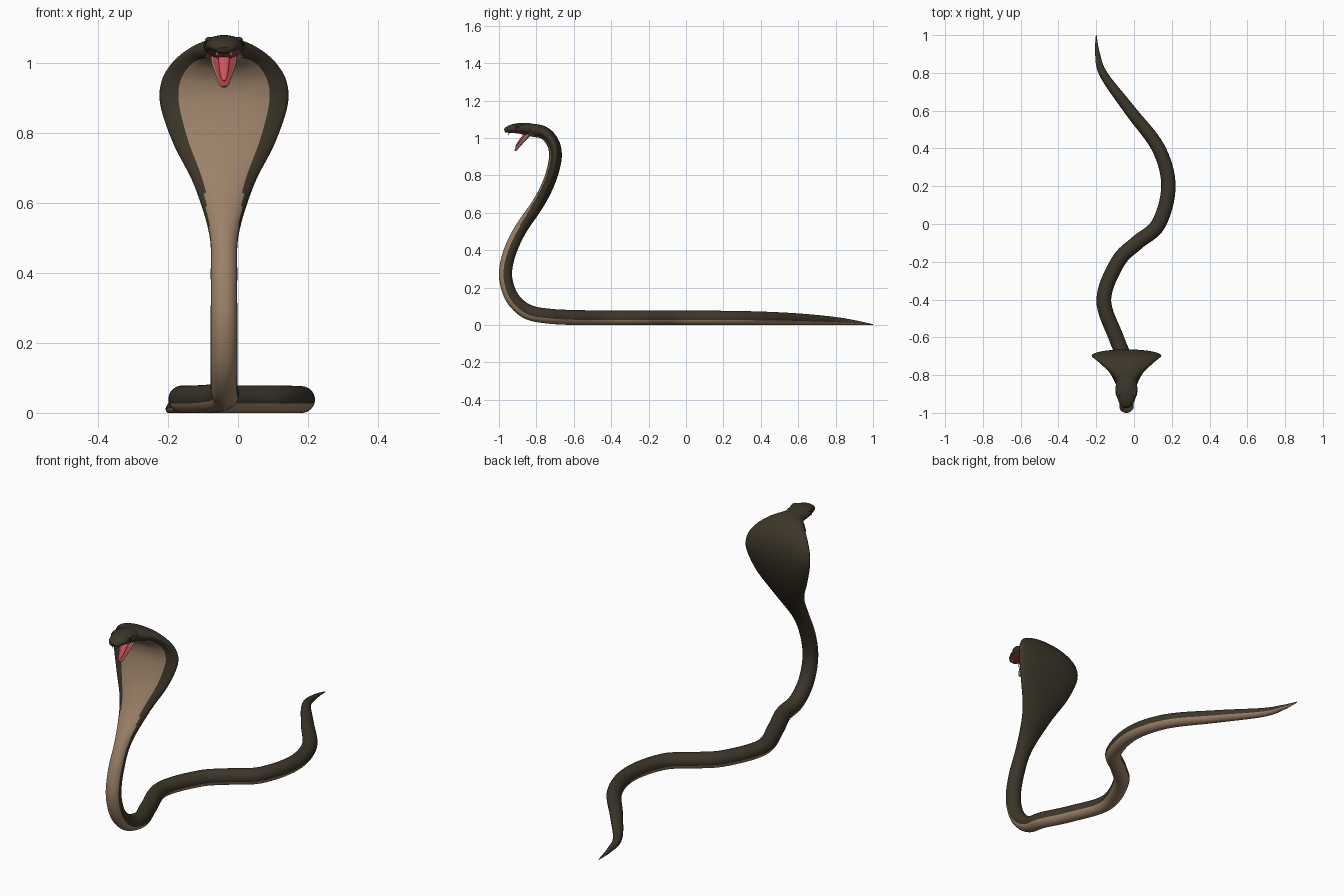
import bpy, bmesh, math
from mathutils import Vector

cube = bpy.data.objects.get("Cube")
if cube:
    bpy.data.objects.remove(cube, do_unlink=True)

AXIS_X = -0.04          # centre line of the raised body and head


def material(name, color):
    mat = bpy.data.materials.new(name)
    mat.use_nodes = True
    mat.diffuse_color = (*color, 1)
    bsdf = next(n for n in mat.node_tree.nodes if n.type == 'BSDF_PRINCIPLED')
    bsdf.inputs["Base Color"].default_value = (*color, 1)
    bsdf.inputs["Roughness"].default_value = 0.6
    return mat


SCALES = material("dark brown scales", (0.045, 0.036, 0.022))
BELLY = material("tan belly", (0.33, 0.22, 0.14))
MOUTH = material("mouth red", (0.38, 0.05, 0.06))
TONGUE = material("tongue pink", (0.6, 0.09, 0.11))
IVORY = material("ivory", (0.7, 0.62, 0.48))
EYE = material("eye black", (0.01, 0.01, 0.01))


def spline(points, steps):
    """Smooth curve through points of any dimension (Catmull-Rom)."""
    pts = [points[0]] + points + [points[-1]]
    out = []
    for a, b, c, d in zip(pts, pts[1:], pts[2:], pts[3:]):
        for i in range(steps):
            t = i / steps
            out.append([q + t / 2 * (r - p + t * (2 * p - 5 * q + 4 * r - s
                        + t * (3 * (q - r) + s - p)))
                        for p, q, r, s in zip(a, b, c, d)])
    return out + [points[-1]]


def finish(obj, mats):
    for mat in mats:
        obj.data.materials.append(mat)
    bpy.ops.object.select_all(action='DESELECT')
    obj.select_set(True)
    bpy.context.view_layer.objects.active = obj
    bpy.ops.object.shade_smooth_by_angle(angle=math.radians(50))


def sweep(name, stations, mats, rule, steps=8, sides=40):
    """Sweep an ellipse along stations (x, y, z, half width, half depth).
    rule(height in section from -1 to 1, half width, centre) picks the material."""
    rows = spline(stations, steps)
    centres = [Vector(r[:3]) for r in rows]
    bm = bmesh.new()
    rings = []
    for i, row in enumerate(rows):
        tangent = (centres[min(i + 1, len(rows) - 1)] - centres[max(i - 1, 0)]).normalized()
        # ground coils bank level; the raised part always faces the front
        flat = tangent.cross(Vector((0, 0, 1)))
        raised = min(max((centres[i].z - 0.05) / 0.1, 0), 1)
        side = flat.normalized().lerp(Vector((-1, 0, 0)), raised)
        side = (side - tangent * side.dot(tangent)).normalized()
        up = side.cross(tangent)
        ring = []
        for k in range(sides):
            a = math.tau * k / sides
            ring.append(bm.verts.new(centres[i] + side * math.cos(a) * row[3]
                                     + up * math.sin(a) * row[4]))
        rings.append(ring)
    for i, (lower, upper) in enumerate(zip(rings, rings[1:])):
        for k in range(sides):
            n = (k + 1) % sides
            face = bm.faces.new((lower[k], lower[n], upper[n], upper[k]))
            height = math.sin(math.tau * (k + 0.5) / sides)
            face.material_index = rule(height, rows[i][3], centres[i])
    bm.faces.new(rings[0])
    bm.faces.new(rings[-1])
    bmesh.ops.recalc_face_normals(bm, faces=bm.faces)
    mesh = bpy.data.meshes.new(name)
    bm.to_mesh(mesh)
    bm.free()
    obj = bpy.data.objects.new(name, mesh)
    bpy.context.collection.objects.link(obj)
    finish(obj, mats)


def ball(name, place, scale, mat):
    bpy.ops.mesh.primitive_uv_sphere_add(segments=20, ring_count=12, location=place)
    obj = bpy.context.object
    obj.name = name
    obj.scale = scale
    finish(obj, [mat])


# Body: winding tail on the ground (x, y, radius)
tail = [(-0.2, 1.0, 0.002), (-0.193, 0.9, 0.013), (-0.16, 0.79, 0.022),
        (-0.02, 0.6, 0.031), (0.13, 0.4, 0.036), (0.182, 0.2, 0.038),
        (0.13, 0.0, 0.039), (0.015, -0.1, 0.039), (-0.085, -0.2, 0.039),
        (-0.16, -0.4, 0.039), (-0.095, -0.6, 0.04)]
# Raised neck and hood (y, z, half width, half depth)
neck = [(-0.74, 0.048, 0.039, 0.04), (-0.84, 0.068, 0.038, 0.04),
        (-0.91, 0.12, 0.038, 0.038), (-0.95, 0.19, 0.038, 0.036),
        (-0.965, 0.28, 0.038, 0.035), (-0.942, 0.39, 0.038, 0.035),
        (-0.885, 0.51, 0.042, 0.034), (-0.79, 0.65, 0.085, 0.033),
        (-0.73, 0.77, 0.145, 0.033), (-0.7, 0.88, 0.182, 0.034),
        (-0.703, 0.95, 0.178, 0.034), (-0.728, 1.0, 0.148, 0.034),
        (-0.765, 1.03, 0.108, 0.034), (-0.81, 1.04, 0.068, 0.035),
        (-0.85, 1.045, 0.045, 0.03)]
body = [(x, y, r, r, r) for x, y, r in tail] + [(AXIS_X, *n) for n in neck]


def body_colour(height, width, centre):
    spread = min(max((width - 0.038) / 0.04, 0), 1)
    return int(height < -0.3 - 0.45 * spread)


sweep("body_and_hood", body, [SCALES, BELLY], body_colour)

# Head with the red roof of the mouth underneath
head = [(-0.79, 1.04, 0.045, 0.03), (-0.84, 1.045, 0.054, 0.034),
        (-0.885, 1.051, 0.058, 0.029), (-0.925, 1.05, 0.047, 0.024),
        (-0.955, 1.044, 0.034, 0.017), (-0.97, 1.038, 0.019, 0.009)]
sweep("head", [(AXIS_X, *h) for h in head], [SCALES, MOUTH],
      lambda height, width, c: int(height < -0.6 and c.y < -0.85))

# Open lower jaw and tongue
jaw = [(-0.835, 1.03, 0.038, 0.014), (-0.862, 0.998, 0.035, 0.012),
       (-0.888, 0.966, 0.024, 0.009), (-0.908, 0.94, 0.015, 0.007),
       (-0.914, 0.932, 0.006, 0.004)]
sweep("lower_jaw", [(AXIS_X, *j) for j in jaw], [BELLY, MOUTH],
      lambda height, width, c: int(height > 0.45), sides=24)
tongue = [(-0.855, 1.025, 0.016, 0.007), (-0.878, 0.998, 0.015, 0.007),
          (-0.9, 0.968, 0.011, 0.005), (-0.912, 0.95, 0.004, 0.002)]
sweep("tongue", [(AXIS_X, *t) for t in tongue], [TONGUE],
      lambda height, width, c: 0, sides=16)

# Paired eyes, brows and fangs
for sign, label in ((1, "left"), (-1, "right")):
    ball(label + "_brow", (AXIS_X + sign * 0.04, -0.89, 1.066),
         (0.014, 0.024, 0.009), SCALES)
    ball(label + "_eye", (AXIS_X + sign * 0.049, -0.9, 1.056),
         (0.008, 0.011, 0.009), EYE)
    bpy.ops.mesh.primitive_cone_add(vertices=12, radius1=0.004, radius2=0, depth=0.024,
                                    location=(AXIS_X + sign * 0.02, -0.947, 1.02),
                                    rotation=(math.pi, 0, 0))
    fang = bpy.context.object
    fang.name = label + "_fang"
    finish(fang, [IVORY])
